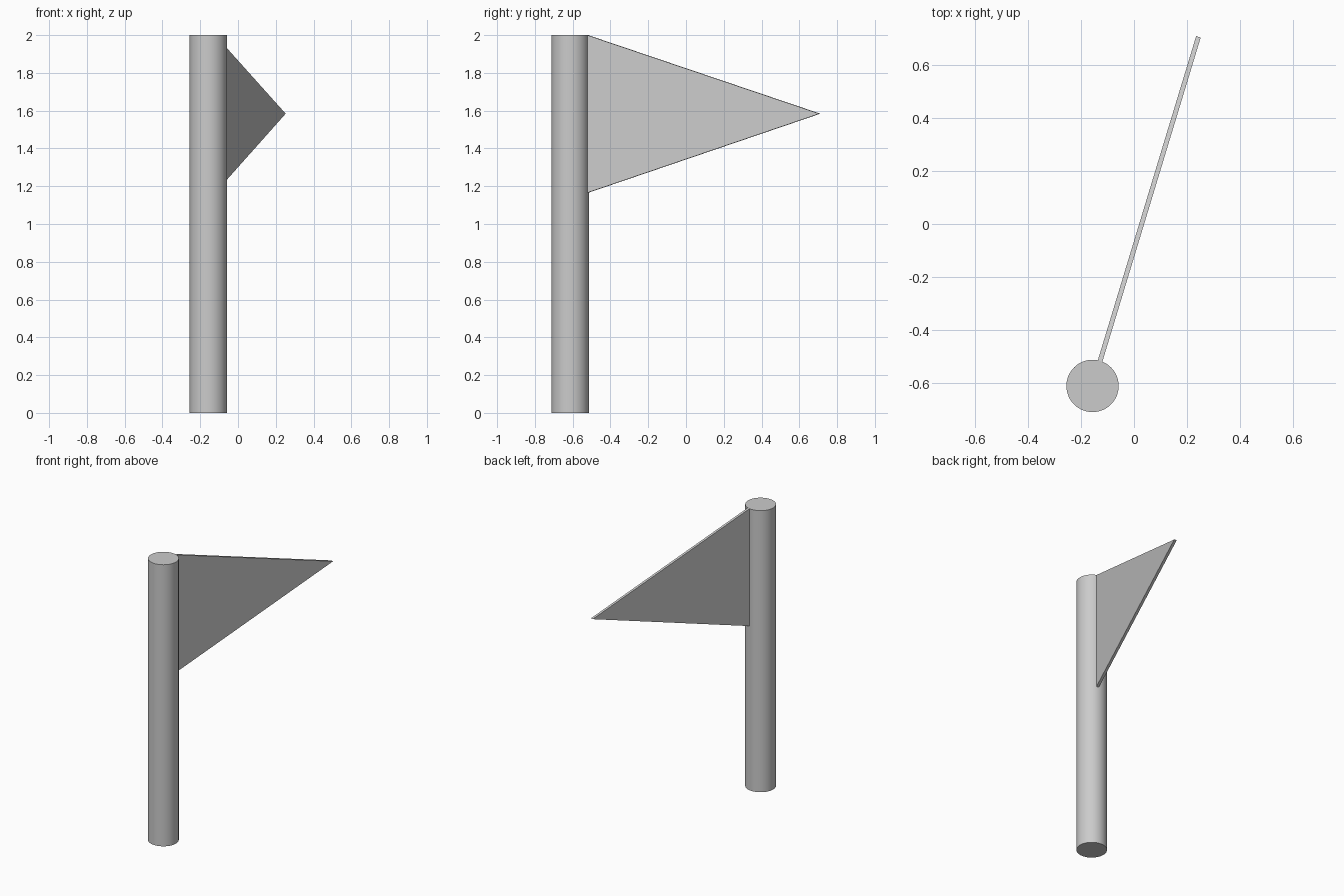
import bpy, bmesh, math
from mathutils import Matrix

if "Cube" in bpy.data.objects:
    bpy.data.objects.remove(bpy.data.objects["Cube"])

PX, PY, R = -0.157, -0.613, 0.099
ANGLE = math.atan2(1.322, 0.401)

# Round pole
bpy.ops.mesh.primitive_cylinder_add(vertices=64, radius=R, depth=2, location=(PX, PY, 1))
pole = bpy.context.object
pole.name = "pole"
bpy.ops.object.shade_smooth_by_angle()

# Triangular pennant: profile extruded to a thin slab, turned about the pole
profile = [(0.096, 2.0), (0.096, 1.165), (1.381, 1.584)]
T = 0.018
bm = bmesh.new()
face = bm.faces.new([bm.verts.new((r, -T / 2, z)) for r, z in profile])
ext = bmesh.ops.extrude_face_region(bm, geom=[face])
moved = [v for v in ext["geom"] if isinstance(v, bmesh.types.BMVert)]
bmesh.ops.translate(bm, verts=moved, vec=(0, T, 0))
bmesh.ops.recalc_face_normals(bm, faces=bm.faces)
mesh = bpy.data.meshes.new("pennant")
bm.to_mesh(mesh)
bm.free()
pennant = bpy.data.objects.new("pennant", mesh)
pennant.matrix_world = Matrix.Translation((PX, PY, 0)) @ Matrix.Rotation(ANGLE, 4, "Z")
bpy.context.collection.objects.link(pennant)
